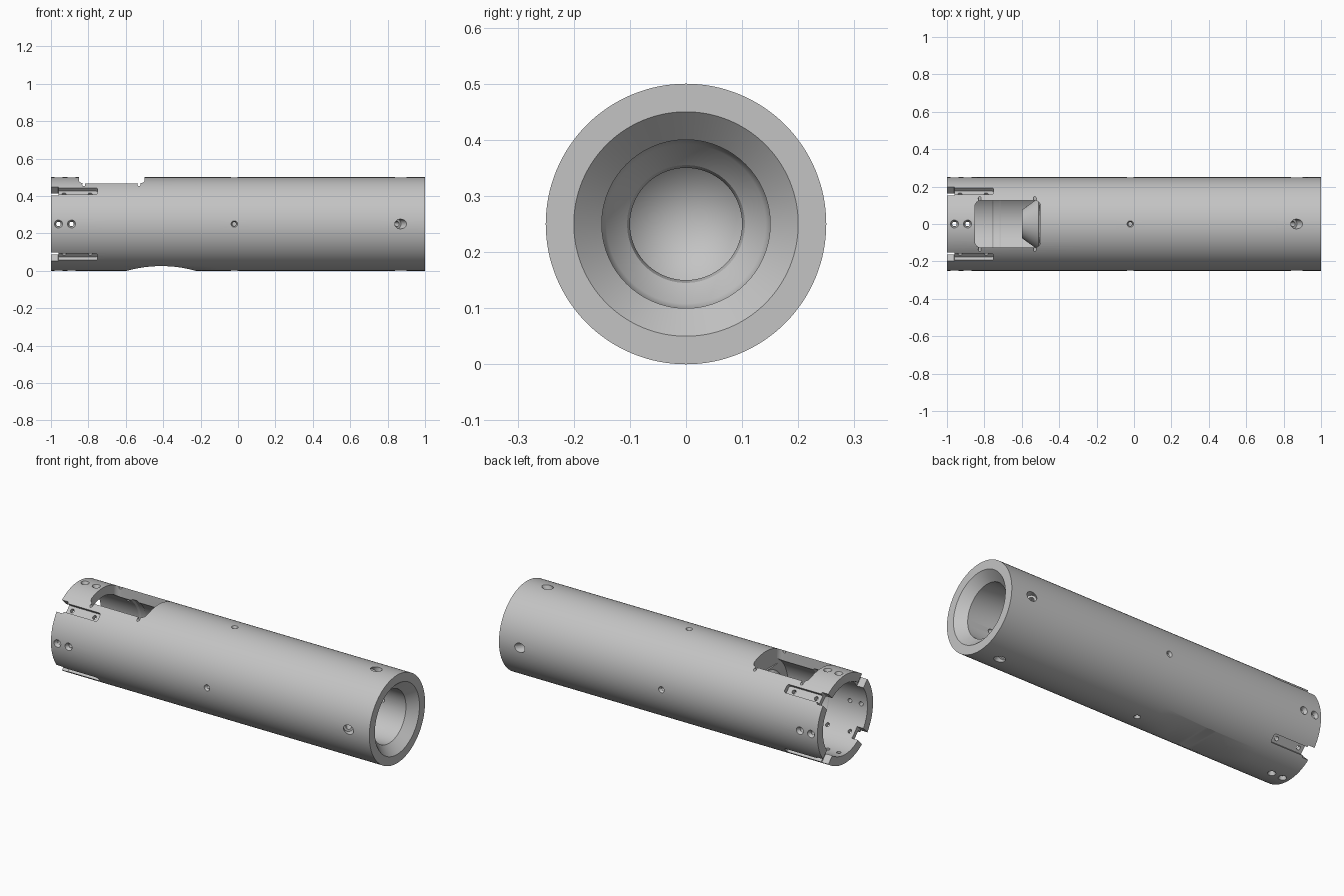
import bpy, bmesh, math
from mathutils import Matrix, Vector

cube = bpy.data.objects.get("Cube")
if cube:
    bpy.data.objects.remove(cube)

R = 0.25
AXIS = Vector((0, 0, R))
scene = bpy.context.scene
cutters = []

steel = bpy.data.materials.new("brushed grey metal")
steel.use_nodes = True
grey = (0.55, 0.55, 0.55, 1)
steel.diffuse_color = grey
steel.node_tree.nodes["Principled BSDF"].inputs["Base Color"].default_value = grey


def add_object(name, bm):
    bmesh.ops.recalc_face_normals(bm, faces=bm.faces)
    mesh = bpy.data.meshes.new(name)
    bm.to_mesh(mesh)
    bm.free()
    obj = bpy.data.objects.new(name, mesh)
    scene.collection.objects.link(obj)
    return obj


def add_cutter(name, bm):
    obj = add_object(name, bm)
    obj.hide_render = True
    cutters.append(obj)


def radial(angle):
    """Frame whose z points outward from the tube axis at the given angle."""
    return Matrix.Translation(AXIS) @ Matrix.Rotation(angle, 4, 'X')


def drill(bm, x, radius, low, high, frame, lean=0.0, top=None):
    """Cylinder along the frame's z axis, optionally leaning or flaring."""
    place = frame @ Matrix.Translation((x, 0, R)) @ Matrix.Rotation(lean, 4, 'Y')
    place = place @ Matrix.Translation((0, 0, (low + high) / 2 - R))
    bmesh.ops.create_cone(bm, cap_ends=True, segments=24, radius1=radius,
                          radius2=top or radius, depth=high - low, matrix=place)


def slab(bm, x0, x1, half, z0, z1, corner, frame, both=True):
    """Rounded rectangle in x and y, extruded along the frame's z axis."""
    pts = []
    for cx, cy, start in ((x1, half, 0), (x0, half, 1), (x0, -half, 2), (x1, -half, 3)):
        sx, sy = (1 if cx == x1 else -1), (1 if cy > 0 else -1)
        r = corner if both or cx == x1 else 0.001
        for i in range(7):
            a = (start + i / 6) * math.pi / 2
            pts.append((cx - sx * r + r * math.cos(a), cy - sy * r + r * math.sin(a)))
    base = [bm.verts.new(frame @ Vector((x, y, z0))) for x, y in pts]
    face = bm.faces.new(base)
    top = bmesh.ops.extrude_face_region(bm, geom=[face])
    lift = frame.to_3x3() @ Vector((0, 0, z1 - z0))
    bmesh.ops.translate(bm, vec=lift,
                        verts=[v for v in top["geom"] if isinstance(v, bmesh.types.BMVert)])


# Turned body: outer wall, stepped front bore, rear chamber with solid nose
profile = [(-0.6, 0), (-0.6, 0.075), (-0.51, 0.14), (-0.5, 0.2), (-0.71, 0.2),
           (-0.72, 0.206), (-0.75, 0.206), (-0.76, 0.2), (-1, 0.2), (-1, R),
           (-0.7, R), (-0.1, R), (0.1, R), (0.75, R), (1, R), (1, 0.2),
           (0.95, 0.15), (0.5, 0.15), (0.48, 0.142), (0.44, 0.105), (0.42, 0.1),
           (-0.2, 0.1), (-0.3, 0)]
bm = bmesh.new()
line = [bm.verts.new((x, 0, R + r)) for x, r in profile]
edges = [bm.edges.new(pair) for pair in zip(line, line[1:])]
bmesh.ops.spin(bm, geom=line + edges, cent=AXIS, axis=(1, 0, 0),
               angle=math.tau, steps=128, use_merge=True)
bmesh.ops.remove_doubles(bm, verts=bm.verts, dist=0.0001)
body = add_object("tube_body", bm)
body.data.materials.append(steel)

# Loading port with rounded corners, and side reliefs at its corners
bm = bmesh.new()
slab(bm, -0.85, -0.5, 0.125, 0.145, 0.35, 0.03, radial(0))
add_cutter("port_cutter", bm)
bm = bmesh.new()
for x in (-0.825, -0.53):
    for side in (-1, 1):
        place = Matrix.Translation((x, side * 0.135, 0.46)) @ Matrix.Rotation(math.pi / 2, 4, 'X')
        bmesh.ops.create_cone(bm, cap_ends=True, segments=16, radius1=0.008,
                              radius2=0.008, depth=0.035, matrix=place)
add_cutter("port_relief_cutter", bm)

# Shallow scoop across the underside
bm = bmesh.new()
place = Matrix.Translation((-0.41, 0, -0.655)) @ Matrix.Rotation(math.pi / 2, 4, 'X')
bmesh.ops.create_cone(bm, cap_ends=True, segments=192, radius1=0.68, radius2=0.68,
                      depth=0.6, matrix=place)
add_cutter("underside_scoop_cutter", bm)

# Screw holes on the four sides: rear pairs, middle row, leaning front row
holes, sinks = bmesh.new(), bmesh.new()
for k in range(4):
    frame = radial(k * math.pi / 2)
    for x in (-0.96, -0.89):
        drill(holes, x, 0.012, 0.17, 0.28, frame)
        drill(sinks, x, 0.013, 0.23, 0.26, frame, top=0.026)
    drill(holes, -0.02, 0.01, 0.2, 0.28, frame)
    drill(sinks, -0.02, 0.011, 0.235, 0.26, frame, top=0.022)
    drill(holes, 0.87, 0.014, 0.12, 0.24, frame, lean=math.radians(35))
    drill(sinks, 0.87, 0.026, 0.215, 0.32, frame, lean=math.radians(35))
add_cutter("screw_hole_cutter", holes)
add_cutter("countersink_cutter", sinks)

# Rail slots between the screw rows, open at the rear end
slots, notches, pins = bmesh.new(), bmesh.new(), bmesh.new()
for k in range(4):
    frame = radial((k + 0.5) * math.pi / 2)
    slab(slots, -1.05, -0.75, 0.024, 0.225, 0.3, 0.012, frame, both=False)
    slab(notches, -1.06, -0.96, 0.034, 0.15, 0.31, 0.004, frame, both=False)
    for x in (-0.93, -0.79):
        drill(pins, x, 0.011, 0.17, 0.24, frame)
add_cutter("rail_slot_cutter", slots)
add_cutter("end_notch_cutter", notches)
add_cutter("rail_pin_cutter", pins)

# Cut everything, then keep only the finished body
for cutter in cutters:
    mod = body.modifiers.new(cutter.name, 'BOOLEAN')
    mod.operation = 'DIFFERENCE'
    mod.solver = 'EXACT'
    mod.object = cutter
bpy.context.view_layer.update()
graph = bpy.context.evaluated_depsgraph_get()
result = bpy.data.meshes.new_from_object(body.evaluated_get(graph))
body.modifiers.clear()
body.data = result
for cutter in cutters:
    bpy.data.objects.remove(cutter)
result.materials.clear()
result.materials.append(steel)
for poly in result.polygons:
    poly.material_index = 0

bpy.ops.object.select_all(action='DESELECT')
body.select_set(True)
bpy.context.view_layer.objects.active = body
bpy.ops.object.shade_smooth_by_angle(angle=math.radians(25))
